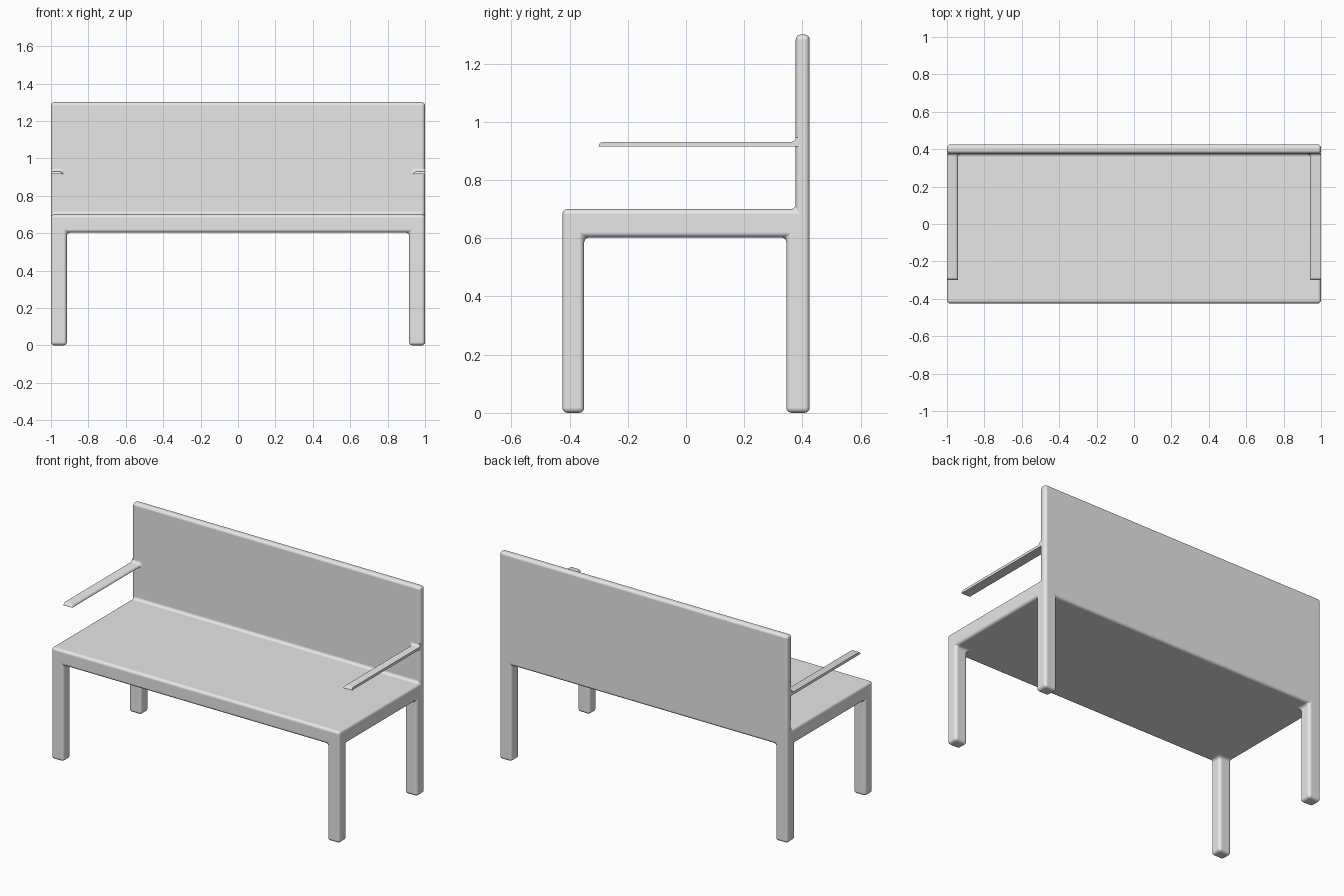
import bpy, bmesh
from math import sin, cos, pi

cube = bpy.data.objects.get("Cube")
if cube:
    bpy.data.objects.remove(cube, do_unlink=True)

grey = bpy.data.materials.new("light_grey")
grey.use_nodes = True
grey.diffuse_color = (0.8, 0.8, 0.8, 1)
grey.node_tree.nodes["Principled BSDF"].inputs["Base Color"].default_value = (0.8, 0.8, 0.8, 1)


def finish(bm, name):
    bmesh.ops.recalc_face_normals(bm, faces=bm.faces)
    mesh = bpy.data.meshes.new(name)
    bm.to_mesh(mesh)
    bm.free()
    mesh.materials.append(grey)
    obj = bpy.data.objects.new(name, mesh)
    bpy.context.collection.objects.link(obj)
    return obj


# Bench body: seat, back and four legs as one solid made of grid cells
xs = (-1, -0.915, 0.915, 1)
ys = (-0.425, -0.35, 0.345, 0.377, 0.425)
zs = (0, 0.603, 0.7, 1.3)


def solid(i, j, k):
    if not (0 <= i < 3 and 0 <= j < 4 and 0 <= k < 3):
        return False
    if k == 0:
        return i != 1 and j != 1      # legs
    return k == 1 or j == 3           # seat, back


bm = bmesh.new()
for i in range(3):
    for j in range(4):
        for k in range(3):
            if not solid(i, j, k):
                continue
            for axis in range(3):
                for step in (0, 1):
                    near = [i, j, k]
                    near[axis] += 2 * step - 1
                    if solid(*near):
                        continue
                    u, v = [a for a in range(3) if a != axis]
                    corners = []
                    for du, dv in ((0, 0), (1, 0), (1, 1), (0, 1)):
                        c = [i, j, k]
                        c[axis] += step
                        c[u] += du
                        c[v] += dv
                        corners.append(bm.verts.new((xs[c[0]], ys[c[1]], zs[c[2]])))
                    bm.faces.new(corners)
bmesh.ops.remove_doubles(bm, verts=bm.verts, dist=0.0001)
bmesh.ops.recalc_face_normals(bm, faces=bm.faces)
bmesh.ops.dissolve_limit(bm, angle_limit=0.02, verts=bm.verts, edges=bm.edges)
body = finish(bm, "bench_body")
for p in body.data.polygons:
    p.use_smooth = True
bevel = body.modifiers.new("rounded_edges", "BEVEL")
bevel.width = 0.018
bevel.segments = 4
bevel.use_clamp_overlap = False
bevel.harden_normals = True

# Armrests: flat underside, rounded upper inner edge, flared into the back
R, BASE, THICK, WIDTH, STEPS = 0.016, 0.915, 0.016, 0.06, 5
sections = []                         # (y, top height, width)
for s in range(STEPS + 1):
    a = pi / 2 * s / STEPS
    sections.append((-0.3 + R * (1 - cos(a)), max(0.001, THICK * sin(a)), WIDTH))
for s in range(STEPS + 1):
    a = pi / 2 * s / STEPS
    g = R * (1 - cos(a))
    sections.append((0.377 - R + R * sin(a), THICK + g, WIDTH + g))
sections.append((0.4, THICK + R, WIDTH + R))

bm = bmesh.new()
rings = []
for y, h, w in sections:
    pts = [(1, BASE), (1, BASE + h)]
    for s in range(STEPS + 1):
        a = pi / 2 * s / STEPS
        pts.append((1 - w + R * (1 - sin(a)), BASE + h * cos(a)))
    rings.append([bm.verts.new((x, y, z)) for x, z in pts])
for r, q in zip(rings, rings[1:]):
    for n in range(len(r)):
        m = (n + 1) % len(r)
        bm.faces.new((r[n], r[m], q[m], q[n]))
bm.faces.new(rings[0])
bm.faces.new(rings[-1])
arms = finish(bm, "armrests")
mirror = arms.modifiers.new("other_side", "MIRROR")
mirror.use_mirror_merge = False
bpy.ops.object.select_all(action="DESELECT")
arms.select_set(True)
bpy.context.view_layer.objects.active = arms
bpy.ops.object.shade_smooth_by_angle(angle=pi / 5)
